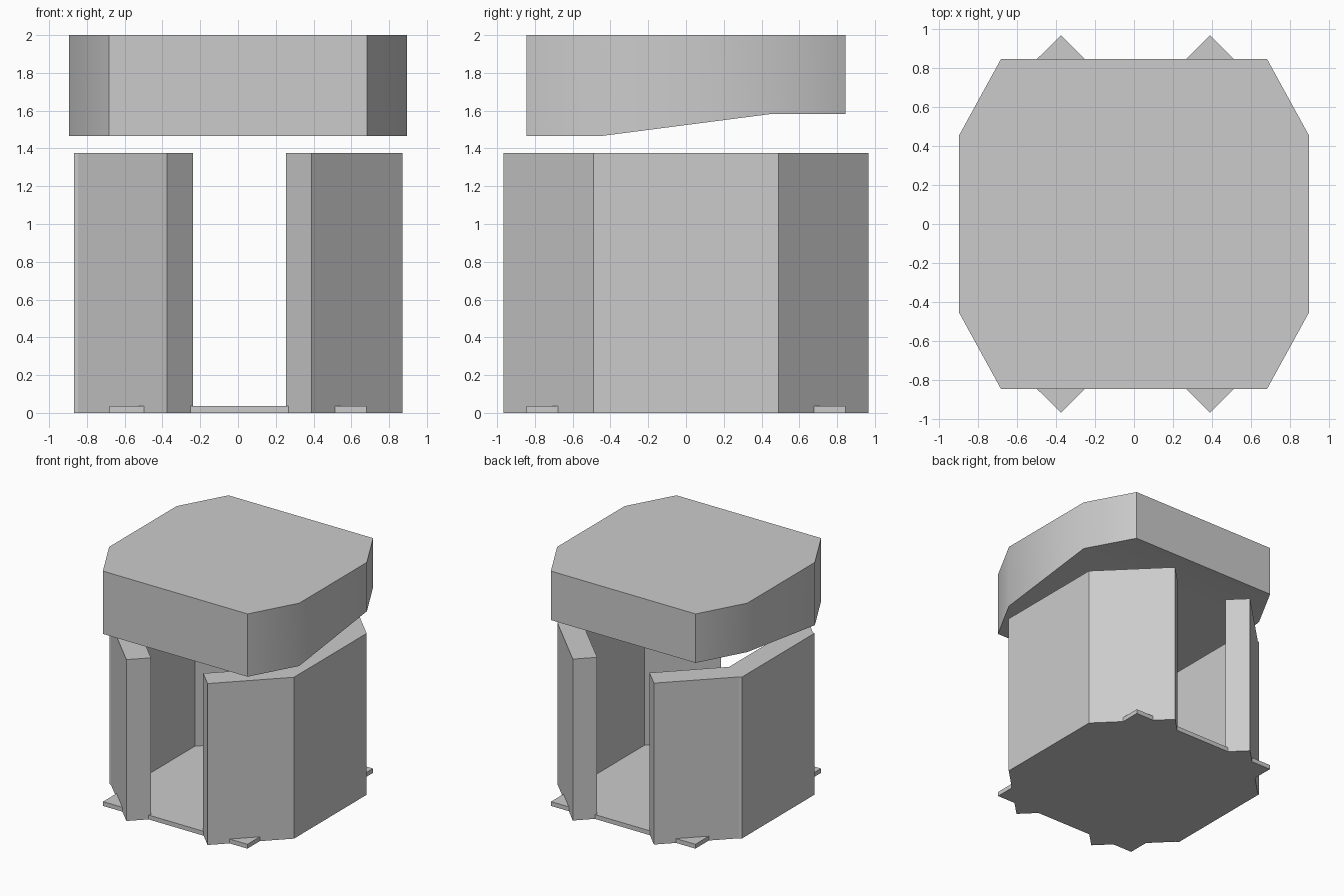
import bpy
import bmesh

if "Cube" in bpy.data.objects:
    bpy.data.objects.remove(bpy.data.objects["Cube"])


def finish(name, bm):
    bmesh.ops.recalc_face_normals(bm, faces=bm.faces)
    mesh = bpy.data.meshes.new(name)
    bm.to_mesh(mesh)
    bm.free()
    obj = bpy.data.objects.new(name, mesh)
    bpy.context.collection.objects.link(obj)
    return obj


def prism(name, outline, z0, z1):
    """Extrude a closed xy outline from z0 to z1."""
    bm = bmesh.new()
    low = [bm.verts.new((x, y, z0)) for x, y in outline]
    high = [bm.verts.new((x, y, z1)) for x, y in outline]
    bm.faces.new(low)
    bm.faces.new(high)
    n = len(outline)
    for i in range(n):
        j = (i + 1) % n
        bm.faces.new((low[i], low[j], high[j], high[i]))
    return finish(name, bm)


def wall(name, outer, inner):
    """Folded wall: the front half profile is mirrored to the back."""
    def full(pts):
        return pts + [(x, -y) for x, y in reversed(pts)]
    return prism(name, full(outer) + full(inner)[::-1], 0, 1.375)


# floor plate, its corners poke out through the walls
prism("floor_plate", [(-0.68, -0.845), (0.68, -0.845), (0.68, 0.845), (-0.68, 0.845)], 0, 0.037)

# folded side walls, open at front and back
wall("right_wall", [(0.39, -0.967), (0.87, -0.489)], [(0.255, -0.832), (0.68, -0.41)])
wall("left_wall", [(-0.375, -0.967), (-0.847, -0.498), (-0.868, -0.489)],
     [(-0.238, -0.832), (-0.68, -0.39)])

# roof slab: cross-sections along y (y, half width, underside height)
sections = [(-0.845, 0.682, 1.465), (-0.455, 0.896, 1.465),
            (0.455, 0.896, 1.583), (0.845, 0.682, 1.583)]
bm = bmesh.new()
rings = [[bm.verts.new((sx * w, y, z)) for sx, z in ((-1, zb), (1, zb), (1, 2), (-1, 2))]
         for y, w, zb in sections]
for a, b in zip(rings, rings[1:]):
    for i, j in ((0, 1), (1, 2), (3, 0)):  # underside and both sides
        bm.faces.new((a[i], a[j], b[j], b[i]))
bm.faces.new(rings[0])
bm.faces.new(rings[-1])
bm.faces.new([r[2] for r in rings] + [r[3] for r in reversed(rings)])
roof = finish("roof_slab", bm)
bpy.context.view_layer.objects.active = roof
roof.select_set(True)
bpy.ops.object.shade_smooth_by_angle()
